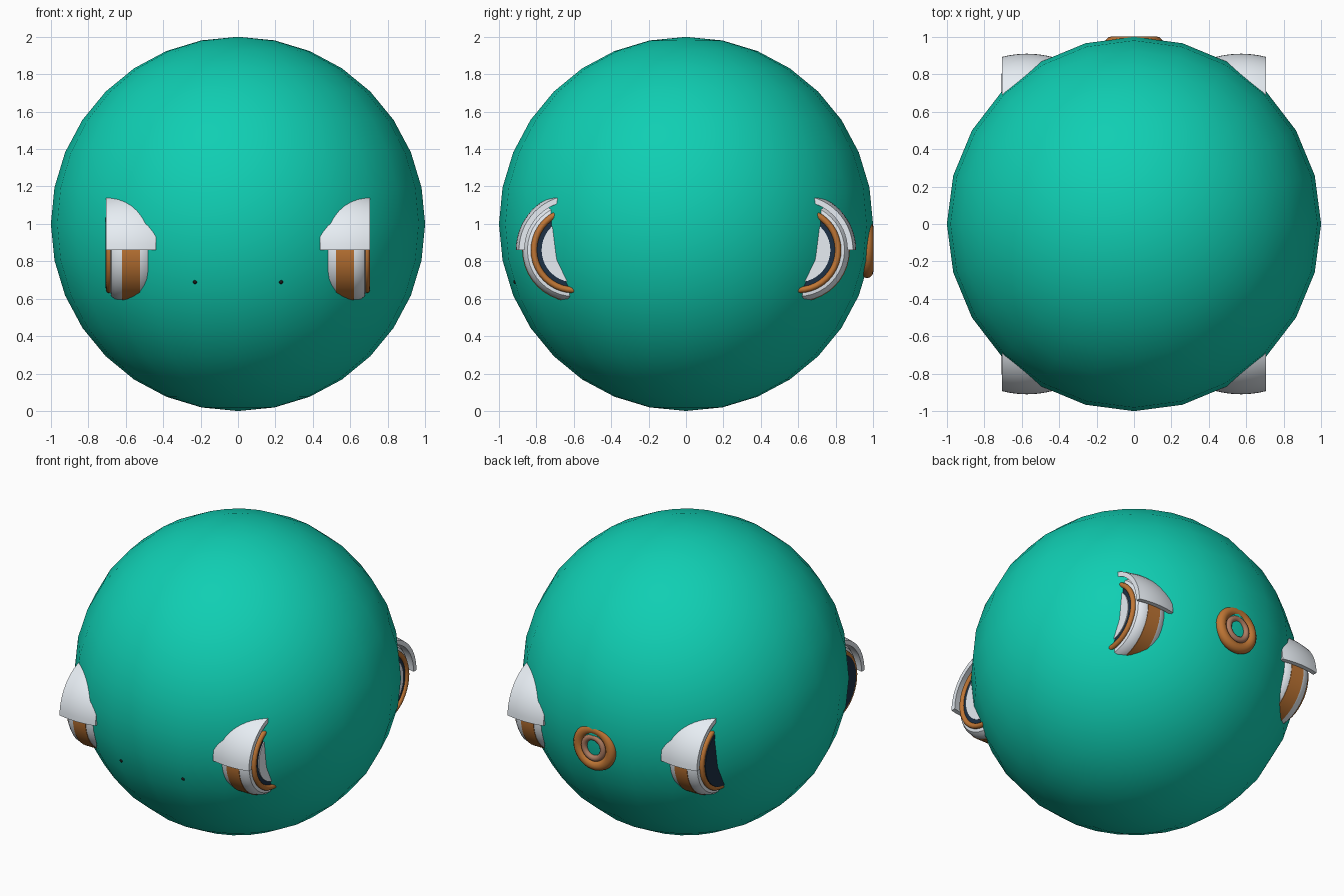
import bpy, bmesh
from math import sin, cos, pi, radians

if "Cube" in bpy.data.objects:
    bpy.data.objects.remove(bpy.data.objects["Cube"])


def material(name, rgb):
    m = bpy.data.materials.new(name)
    m.diffuse_color = (*rgb, 1)
    m.use_nodes = True
    m.node_tree.nodes["Principled BSDF"].inputs["Base Color"].default_value = m.diffuse_color
    return m


TEAL = material("teal", (0.005, 0.62, 0.45))
WHITE = material("white", (0.80, 0.85, 0.90))
ORANGE = material("copper_orange", (0.52, 0.18, 0.035))
NAVY = material("navy", (0.012, 0.03, 0.06))
BROWN = material("dusty_brown", (0.42, 0.20, 0.12))
BLACK = material("black", (0.01, 0.01, 0.01))


def finish(obj, name, mat, angle=35):
    obj.name = name
    obj.data.materials.append(mat)
    bpy.ops.object.select_all(action='DESELECT')
    bpy.context.view_layer.objects.active = obj
    obj.select_set(True)
    bpy.ops.object.shade_smooth_by_angle(angle=radians(angle))
    return obj


def mesh_object(bm, name, mat, angle=35):
    bmesh.ops.recalc_face_normals(bm, faces=bm.faces)
    me = bpy.data.meshes.new(name)
    bm.to_mesh(me)
    bm.free()
    obj = bpy.data.objects.new(name, me)
    bpy.context.collection.objects.link(obj)
    return finish(obj, name, mat, angle)


def lathe_x(name, profile, centre, mat, steps=40):
    """Closed revolve of (x, radius) points around a horizontal x axle."""
    bm = bmesh.new()
    cx, cy, cz = centre
    rings = [[bm.verts.new((cx + x, cy + r * cos(2 * pi * i / steps),
                            cz + r * sin(2 * pi * i / steps)))
              for i in range(steps)] for x, r in profile]
    for a, b in zip(rings, rings[1:]):
        for i in range(steps):
            j = (i + 1) % steps
            bm.faces.new((a[i], a[j], b[j], b[i]))
    bm.faces.new(rings[0])
    bm.faces.new(rings[-1])
    return mesh_object(bm, name, mat)


def ring(name, centre, rotation, major, minor, mat):
    bpy.ops.mesh.primitive_torus_add(location=centre, rotation=rotation,
                                     major_radius=major, minor_radius=minor,
                                     major_segments=40, minor_segments=12)
    return finish(bpy.context.object, name, mat, 60)


def fender(name, centre, sy, mat):
    """Crowned arc over the outer upper quarter of a wheel."""
    cx, cy, cz = centre
    n, m, half, thick = 20, 8, 0.134, 0.03
    bm = bmesh.new()

    def sheet(inset):
        rows = []
        for i in range(n + 1):
            a = radians(125 * i / n)
            row = []
            for k in range(m + 1):
                t = 2 * k / m - 1
                r = 0.31 - 0.017 * t ** 2 - inset
                row.append(bm.verts.new((cx + half * t, cy + sy * r * cos(a), cz + r * sin(a))))
            rows.append(row)
        for p, q in zip(rows, rows[1:]):
            for k in range(m):
                bm.faces.new((p[k], p[k + 1], q[k + 1], q[k]))
        return rows

    outer, inner = sheet(0), sheet(thick)
    rim = lambda g: g[0] + [r[-1] for r in g[1:]] + g[-1][-2::-1] + [r[0] for r in g[-2:0:-1]]
    o, i = rim(outer), rim(inner)
    for k in range(len(o)):
        j = (k + 1) % len(o)
        bm.faces.new((o[k], o[j], i[j], i[k]))
    return mesh_object(bm, name, mat)


# Big ball shell
bpy.ops.mesh.primitive_uv_sphere_add(segments=24, ring_count=16, radius=1, location=(0, 0, 1))
finish(bpy.context.object, "ball_shell", TEAL, 60)

# Four wheels with rims, hubs and fenders
for sx, side in ((-1, "left"), (1, "right")):
    for sy, end in ((-1, "front"), (1, "rear")):
        tag = f"{end}_{side}"
        c = (sx * 0.572, sy * 0.60, 0.86)
        lathe_x(f"{tag}_tyre", [(-.11, .225), (-.105, .248), (-.085, .264), (-.05, .273),
                                (.05, .273), (.085, .264), (.105, .248), (.11, .225)], c, WHITE)
        lathe_x(f"{tag}_tread_stripe", [(-.047, .276), (.047, .276)], c, ORANGE)
        face = (c[0] + sx * 0.116, c[1], c[2])
        ring(f"{tag}_rim", face, (0, pi / 2, 0), 0.213, 0.017, ORANGE)
        lathe_x(f"{tag}_dark_disc", [(-.02, .203), (.002, .203)], face, NAVY)
        lathe_x(f"{tag}_hub", [(-.008, .172), (.008, .172)], face, WHITE)
        fender(f"{tag}_fender", c, sy, WHITE)
    # Tiny dark points that just break the front of the shell
    bpy.ops.mesh.primitive_uv_sphere_add(segments=12, ring_count=8, radius=0.012,
                                         location=(sx * 0.23, -0.911, 0.69))
    finish(bpy.context.object, f"{side}_front_point", BLACK)

# Rear port: two concentric rings
ring("rear_port_outer_ring", (0, 0.967, 0.865), (pi / 2, 0, 0), 0.120, 0.035, ORANGE)
ring("rear_port_inner_ring", (0, 0.982, 0.865), (pi / 2, 0, 0), 0.070, 0.020, BROWN)
